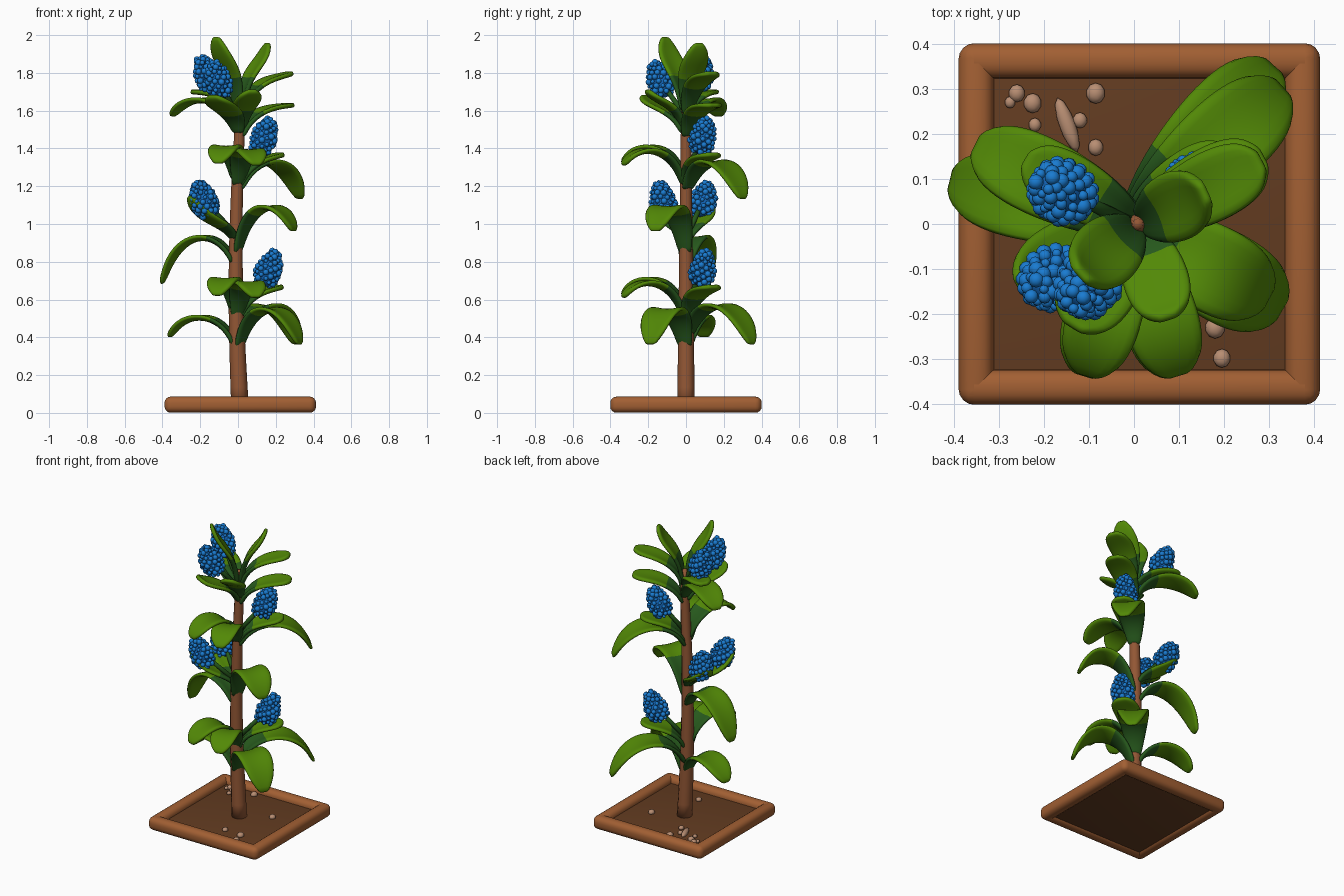
import bpy, bmesh, math, random
from mathutils import Vector, Matrix

if "Cube" in bpy.data.objects:
    bpy.data.objects.remove(bpy.data.objects["Cube"])

random.seed(4)


def mat(name, rgb):
    m = bpy.data.materials.new(name)
    m.diffuse_color = (*rgb, 1)
    m.use_nodes = True
    m.node_tree.nodes["Principled BSDF"].inputs["Base Color"].default_value = m.diffuse_color
    return m


TERRA = mat("terracotta", (0.36, 0.115, 0.033))
SOIL = mat("soil brown", (0.125, 0.045, 0.015))
BARK = mat("bark brown", (0.29, 0.095, 0.035))
GREEN = mat("leaf green", (0.085, 0.25, 0.002))
DARK = mat("dark leaf green", (0.02, 0.10, 0.012))
BLUE = mat("flower blue", (0.010, 0.20, 0.64))
DEEP = mat("deep flower blue", (0.006, 0.13, 0.48))
STONE = mat("stone", (0.48, 0.27, 0.17))


def make(name, bm, mats):
    me = bpy.data.meshes.new(name)
    bm.to_mesh(me)
    bm.free()
    for m in mats:
        me.materials.append(m)
    for p in me.polygons:
        p.use_smooth = True
    ob = bpy.data.objects.new(name, me)
    bpy.context.collection.objects.link(ob)
    return ob


def box(name, center, size, m, bevel):
    bm = bmesh.new()
    bmesh.ops.create_cube(bm, size=1, matrix=Matrix.Translation(center) @ Matrix.Diagonal((*size, 1)))
    ob = make(name, bm, [m])
    b = ob.modifiers.new("round", 'BEVEL')
    b.width, b.segments = bevel, 4
    return ob


# stem centre line, bent very slightly
def stem_x(z):
    return 0.012 - 0.024 * math.sin(min(z, 1.5) * 2.0)


def stem_r(z):
    return 0.047 - 0.013 * z


# tray rim and soil
CX = 0.012
for i, (x, y) in enumerate([(0, -0.362), (0, 0.362), (-0.362, 0), (0.362, 0)]):
    size = (0.80, 0.078, 0.085) if x == 0 else (0.078, 0.80, 0.085)
    box("tray_rim_%d" % (i + 1), (x + CX, y, 0.0435), size, TERRA, 0.033)
box("soil", (CX, 0, 0.031), (0.70, 0.70, 0.036), SOIL, 0.005)

# stem
bm = bmesh.new()
rings = []
for i in range(18):
    z = 0.04 + 1.64 * i / 17
    r = stem_r(z) if i < 17 else 0.012
    rings.append([bm.verts.new((stem_x(z) + r * math.cos(a * math.tau / 12), r * math.sin(a * math.tau / 12), z))
                  for a in range(12)])
for lo, hi in zip(rings, rings[1:]):
    for a in range(12):
        b = (a + 1) % 12
        bm.faces.new((lo[a], lo[b], hi[b], hi[a]))
bm.faces.new(rings[0][::-1])
bm.faces.new(rings[-1])
make("stem", bm, [BARK])


def leaf(name, az, z0, za, reach, zt, half):
    """Arched leaf: heading, root height, mid height, reach, tip height, half width."""
    a = math.radians(az)
    out, side = Vector((math.cos(a), math.sin(a), 0)), Vector((-math.sin(a), math.cos(a), 0))
    h = (8 * za - z0 - zt) / 6
    P = [Vector((0.015, z0)), Vector((0.22 * reach, h)), Vector((0.80 * reach, h)), Vector((reach, zt))]
    rows, bm, N = [], bmesh.new(), 11
    for i in range(N + 1):
        t = i / N
        s = 1 - t
        c = P[0] * s**3 + P[1] * 3 * s * s * t + P[2] * 3 * s * t * t + P[3] * t**3
        d = ((P[1] - P[0]) * s * s + (P[2] - P[1]) * 2 * s * t + (P[3] - P[2]) * t * t).normalized()
        if t < 0.6:
            w = half * (0.36 + 0.64 * math.sin(math.pi / 2 * t / 0.6))
        else:
            w = half * math.sqrt(1 - ((t - 0.6) / 0.415) ** 2)
        nrm = out * -d.y + Vector((0, 0, d.x))
        mid = out * c.x + Vector((stem_x(z0), 0, c.y))
        rows.append([bm.verts.new(mid + side * (u * w) + nrm * (0.3 * w * u * u * (1 - 0.9 * t)))
                     for u in (-1, -0.5, 0, 0.5, 1)])
    for i in range(N):
        for j in range(4):
            f = bm.faces.new((rows[i][j], rows[i + 1][j], rows[i + 1][j + 1], rows[i][j + 1]))
            f.material_index = 1 if i < 4 else 0
    bmesh.ops.recalc_face_normals(bm, faces=bm.faces)
    ob = make(name, bm, [GREEN, DARK])
    m = ob.modifiers.new("thick", 'SOLIDIFY')
    m.thickness, m.offset = 0.025, 0
    m = ob.modifiers.new("soft", 'SUBSURF')
    m.levels = m.render_levels = 1


LEAVES = {
    "lower": [(165, .35, .50, .375, .40, .09), (48, .40, .56, .47, .36, .10), (-30, .34, .54, .38, .36, .105)],
    "middle": [(166, .79, .92, .405, .68, .095), (-28, .84, 1.08, .35, .96, .10),
               (210, .92, 1.01, .28, 1.15, .09), (152, .92, 1.01, .25, 1.12, .08)],
    "upper": [(42, 1.18, 1.32, .45, 1.13, .10)],
    "crown": [(154, 1.50, 1.65, .40, 1.57, .09), (27, 1.58, 1.75, .31, 1.80, .08),
              (28, 1.46, 1.60, .32, 1.63, .085), (238, 1.48, 1.60, .27, 1.68, .09),
              (150, 1.58, 1.68, .29, 1.70, .07), (-72, 1.50, 1.63, .22, 1.71, .075),
              (222, 1.60, 1.82, .17, 1.992, .08), (25, 1.60, 1.81, .165, 1.96, .08)],
}
# the same front and right-hand whorl occurs at two heights
for tier, dz in (("lower", 0), ("upper", 0.70)):
    LEAVES[tier] += [(az, z0 + dz, za + dz, r, zt + dz, w) for az, z0, za, r, zt, w in
                     [(253, .53, .70, .35, .62, .085), (287, .50, .68, .35, .61, .085),
                      (32, .50, .63, .28, .67, .085)]]
for tier, items in LEAVES.items():
    for i, p in enumerate(items):
        leaf("%s_leaf_%d" % (tier, i + 1), *p)


def ball(bm, pos, r, index, scale=(1, 1, 1), rot=Matrix.Identity(4), sub=2):
    g = bmesh.ops.create_icosphere(bm, subdivisions=sub, radius=r,
                                   matrix=Matrix.Translation(pos) @ rot @ Matrix.Diagonal((*scale, 1)))
    for f in {f for v in g["verts"] for f in v.link_faces}:
        f.material_index = index


# flower spikes: a tapered core covered in small spiralling buds
FLOWERS = [(.165, .09, .765), (.14, .09, 1.465), (-.185, -.125, 1.13), (-.18, .095, 1.13),
           (-.105, -.14, 1.765), (-.165, .075, 1.795)]
BUDS = 80
for k, c in enumerate(FLOWERS):
    c = Vector(c)
    axis = Vector((c.x, c.y, 0)).normalized() * 0.45 + Vector((0, 0, 1))
    rot = axis.to_track_quat('Z', 'Y').to_matrix().to_4x4()
    bm = bmesh.new()
    ball(bm, c + rot.to_3x3() @ Vector((0, 0, -0.02)), 0.062, 1, (1, 1, 1.35), rot)
    for i in range(BUDS):
        t = (i + 0.5) / BUDS
        r = 0.062 * (math.sin(math.pi * (0.16 + 0.78 * t ** 0.85)) ** 0.75)
        a = i * 2.39996
        p = Vector((r * math.cos(a), r * math.sin(a), -0.09 + 0.185 * t))
        ball(bm, c + rot.to_3x3() @ p, random.uniform(0.010, 0.018), 0)
    make("flower_spike_%d" % (k + 1), bm, [BLUE, DEEP])
    # short stalk joining the spike to the stem
    start = Vector((0, 0, c.z - 0.20))
    v = c - start
    bm = bmesh.new()
    bmesh.ops.create_cone(bm, segments=8, radius1=0.016, radius2=0.012, depth=v.length, cap_ends=True,
                          matrix=Matrix.Translation((start + c) / 2) @ v.to_track_quat('Z', 'Y').to_matrix().to_4x4())
    make("flower_stalk_%d" % (k + 1), bm, [DARK])

# pebbles and a small stick on the soil
bm = bmesh.new()
for x, y, r in [(-.26, .29, .018), (-.275, .27, .012), (-.225, .268, .02), (-.22, .22, .014), (-.085, .29, .021),
                (-.12, .23, .016), (-.085, .17, .017), (.18, -.23, .022), (.195, -.298, .019), (.19, .09, .02),
                (.06, -.22, .018)]:
    ball(bm, Vector((x, y, 0.055)), r, 0, (1, 1.1, 0.85))
make("pebbles", bm, [STONE])
bm = bmesh.new()
ball(bm, Vector((-.148, .22, .06)), 0.02, 0, (0.9, 3.2, 0.8), Matrix.Rotation(0.35, 4, 'Z'))
make("stick", bm, [STONE])
